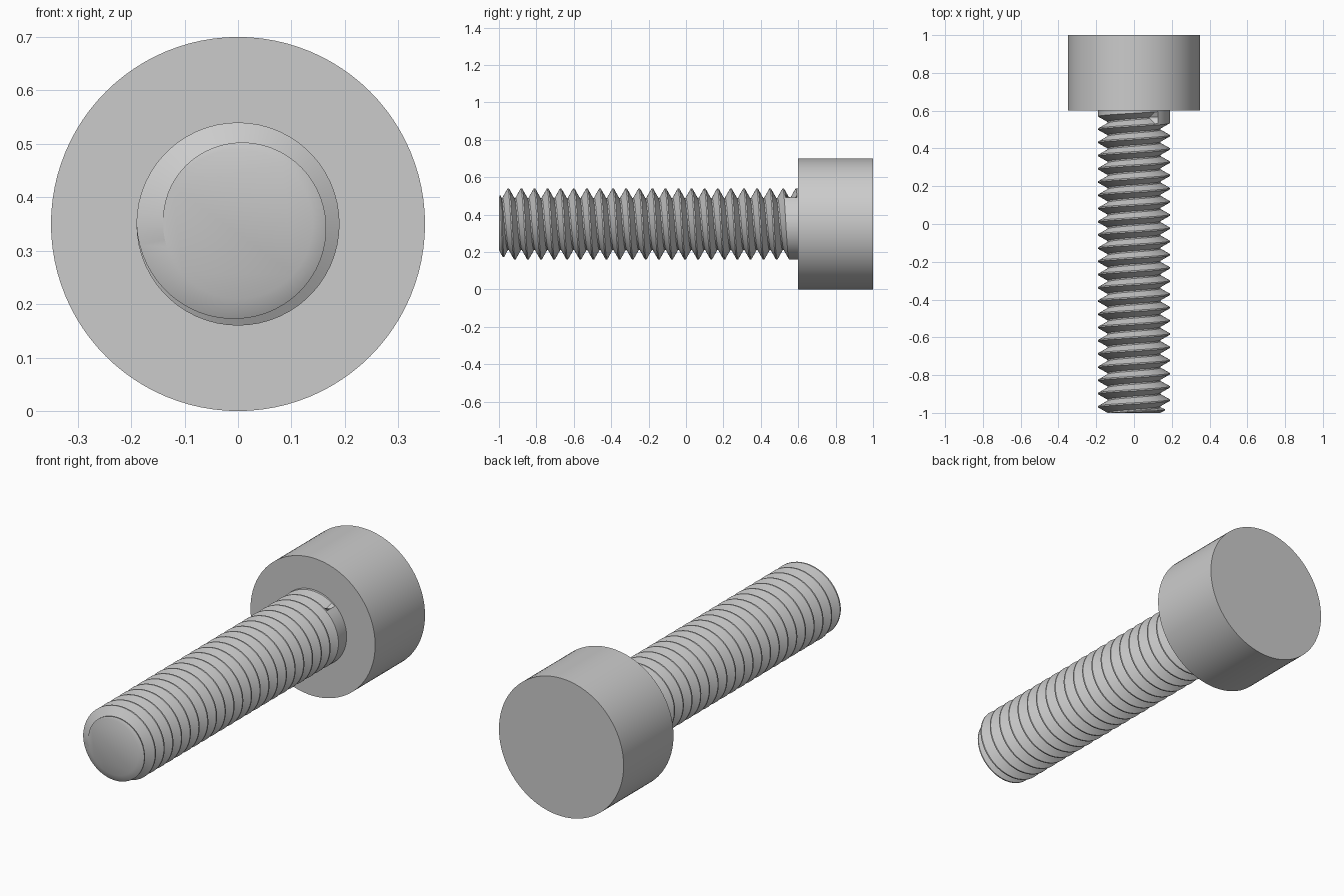
import bpy, bmesh, math

if "Cube" in bpy.data.objects:
    bpy.data.objects.remove(bpy.data.objects["Cube"])

AXIS_Z = 0.35            # height of the screw axis
MAJOR, MINOR = 0.19, 0.14
PITCH, SEG, TURNS = 0.07, 60, 24
TIP, START = -1.0, -1.0375
GROOVE_END = 22.35       # turn at which the groove stops and the plain shank begins


def smooth(obj):
    bpy.ops.object.select_all(action='DESELECT')
    obj.select_set(True)
    bpy.context.view_layer.objects.active = obj
    bpy.ops.object.shade_smooth_by_angle(angle=math.radians(30))


def thread_profile(t):
    """(radius, y) of root, crest, crest, root at turn t."""
    y = START + PITCH * t
    crest_y = max(y, TIP + 0.0325 * t) if t < 1 else y
    crest_r = MINOR + (MAJOR - MINOR) * min(t, 1)      # run-in over the first turn
    before = MAJOR if t > GROOVE_END + 1 else MINOR
    after = MAJOR if t > GROOVE_END else MINOR
    return [(before, max(TIP, y - 0.0315)),
            (crest_r, max(TIP, crest_y - 0.0035)),
            (crest_r, crest_y + 0.0035 * min(t, 1)),
            (after, max(crest_y + 0.0035 * min(t, 1), y + 0.0315))]


# Threaded shank: a right-handed helical strip, joined turn to turn
bm = bmesh.new()
cols = []
for g in range(TURNS * SEG + 1):
    a = 2 * math.pi * g / SEG
    cols.append([bm.verts.new((-r * math.cos(a), y, AXIS_Z + r * math.sin(a)))
                 for r, y in thread_profile(g / SEG)])
for g in range(TURNS * SEG):
    here, there = list(cols[g]), list(cols[g + 1])
    if g + 1 + SEG < len(cols):
        here.append(cols[g + SEG][0])
        there.append(cols[g + 1 + SEG][0])
    for k in range(len(here) - 1):
        bm.faces.new((here[k], here[k + 1], there[k + 1], there[k]))
# Flat tip
bm.faces.new([cols[g][0] for g in range(SEG)])
bmesh.ops.remove_doubles(bm, verts=bm.verts, dist=1e-5)
bmesh.ops.recalc_face_normals(bm, faces=bm.faces)
tip = min(bm.faces, key=lambda f: f.calc_center_median().y - f.calc_area())
if tip.normal.y > 0:
    bmesh.ops.reverse_faces(bm, faces=bm.faces)
mesh = bpy.data.meshes.new("threaded_shank")
bm.to_mesh(mesh)
bm.free()
shank = bpy.data.objects.new("threaded_shank", mesh)
bpy.context.collection.objects.link(shank)
smooth(shank)

# Cylindrical head
bpy.ops.mesh.primitive_cylinder_add(vertices=96, radius=0.35, depth=0.4,
                                    location=(0, 0.8, AXIS_Z),
                                    rotation=(math.pi / 2, 0, 0))
head = bpy.context.object
head.name = "screw_head"
smooth(head)
